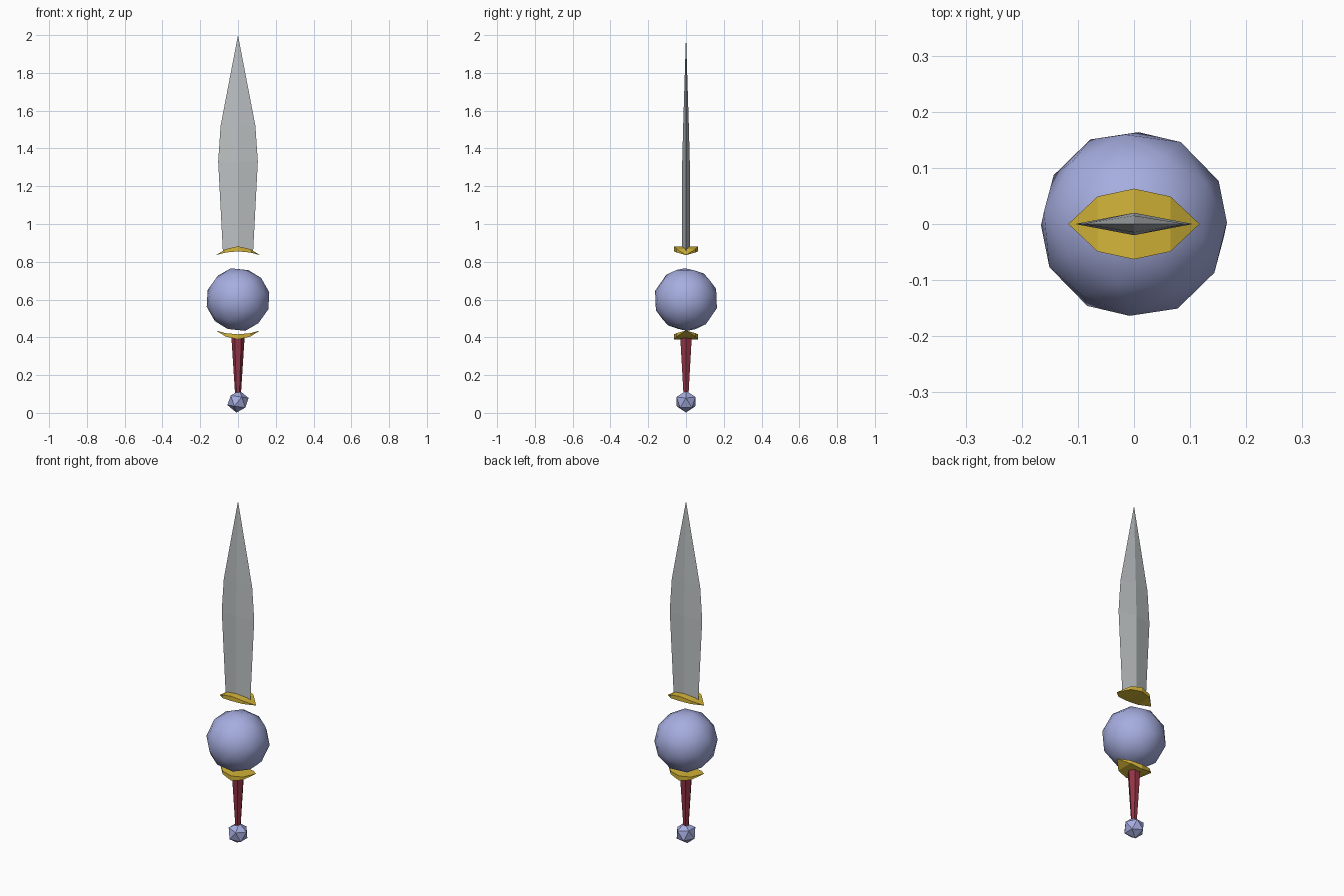
import bpy, bmesh
from math import cos, sin, pi, radians

if "Cube" in bpy.data.objects:
    bpy.data.objects.remove(bpy.data.objects["Cube"])


def material(name, rgb):
    m = bpy.data.materials.new(name)
    m.use_nodes = True
    m.diffuse_color = (*rgb, 1)
    m.node_tree.nodes["Principled BSDF"].inputs["Base Color"].default_value = (*rgb, 1)
    return m


steel = material("steel grey", (0.50, 0.53, 0.54))
gold = material("gold", (0.66, 0.46, 0.04))
red = material("dark red", (0.30, 0.035, 0.06))
blue = material("pale blue", (0.38, 0.42, 0.74))


def loft(name, rings, mat):
    """Skin a stack of rings; a ring of one point closes to a tip."""
    bm = bmesh.new()
    loops = [[bm.verts.new(p) for p in ring] for ring in rings]
    for a, b in zip(loops, loops[1:]):
        n = max(len(a), len(b))
        for i in range(n):
            j = (i + 1) % n
            corners = [a[i % len(a)], a[j % len(a)], b[j % len(b)], b[i % len(b)]]
            bm.faces.new(list(dict.fromkeys(corners)))
    for end in (loops[0], loops[-1]):
        if len(end) > 2:
            bm.faces.new(end)
    bmesh.ops.recalc_face_normals(bm, faces=bm.faces)
    me = bpy.data.meshes.new(name)
    bm.to_mesh(me)
    bm.free()
    me.materials.append(mat)
    ob = bpy.data.objects.new(name, me)
    bpy.context.collection.objects.link(ob)
    return ob


def gem(name, subdivisions, radius, z, rotation, mat):
    bpy.ops.mesh.primitive_ico_sphere_add(
        subdivisions=subdivisions, radius=radius, location=(0, 0, z),
        rotation=[radians(a) for a in rotation])
    ob = bpy.context.object
    ob.name = name
    ob.data.materials.append(mat)
    bpy.ops.object.shade_smooth_by_angle(angle=radians(30))
    return ob


# Blade: diamond section narrowing to a point
def diamond(w, t, z):
    return [(w, 0, z), (0, t, z), (-w, 0, z), (0, -t, z)]


loft("blade", [diamond(0.08, 0.02, 0.855), diamond(0.105, 0.02, 1.33),
               diamond(0.092, 0.015, 1.52), [(0, 0, 2)]], steel)


# Guards: crescent plates with pointed ends, the lower one flipped
def guard(name, z, flip):
    def section(x, depth, low, high):
        return [(x, -depth, z + flip * low), (x, depth, z + flip * low),
                (x, depth, z + flip * high), (x, -depth, z + flip * high)]
    loft(name, [[(-0.117, 0, z)], section(-0.065, 0.049, 0.014, 0.032),
                section(0, 0.063, 0.02, 0.047), section(0.065, 0.049, 0.014, 0.032),
                [(0.117, 0, z)]], gold)


guard("upper_guard", 0.835, 1)
guard("lower_guard", 0.436, -1)

# Floating orb between the guards
gem("orb", 2, 0.17, 0.60, (20, 12, 10), blue)


# Grip: six-sided taper
def hexagon(r, z):
    return [(r * cos(i * pi / 3), r * sin(i * pi / 3), z) for i in range(6)]


loft("grip", [hexagon(0.015, 0.09), hexagon(0.035, 0.40)], red)

# Pommel
gem("pommel", 1, 0.059, 0.06, (0, 8, 0), blue)
